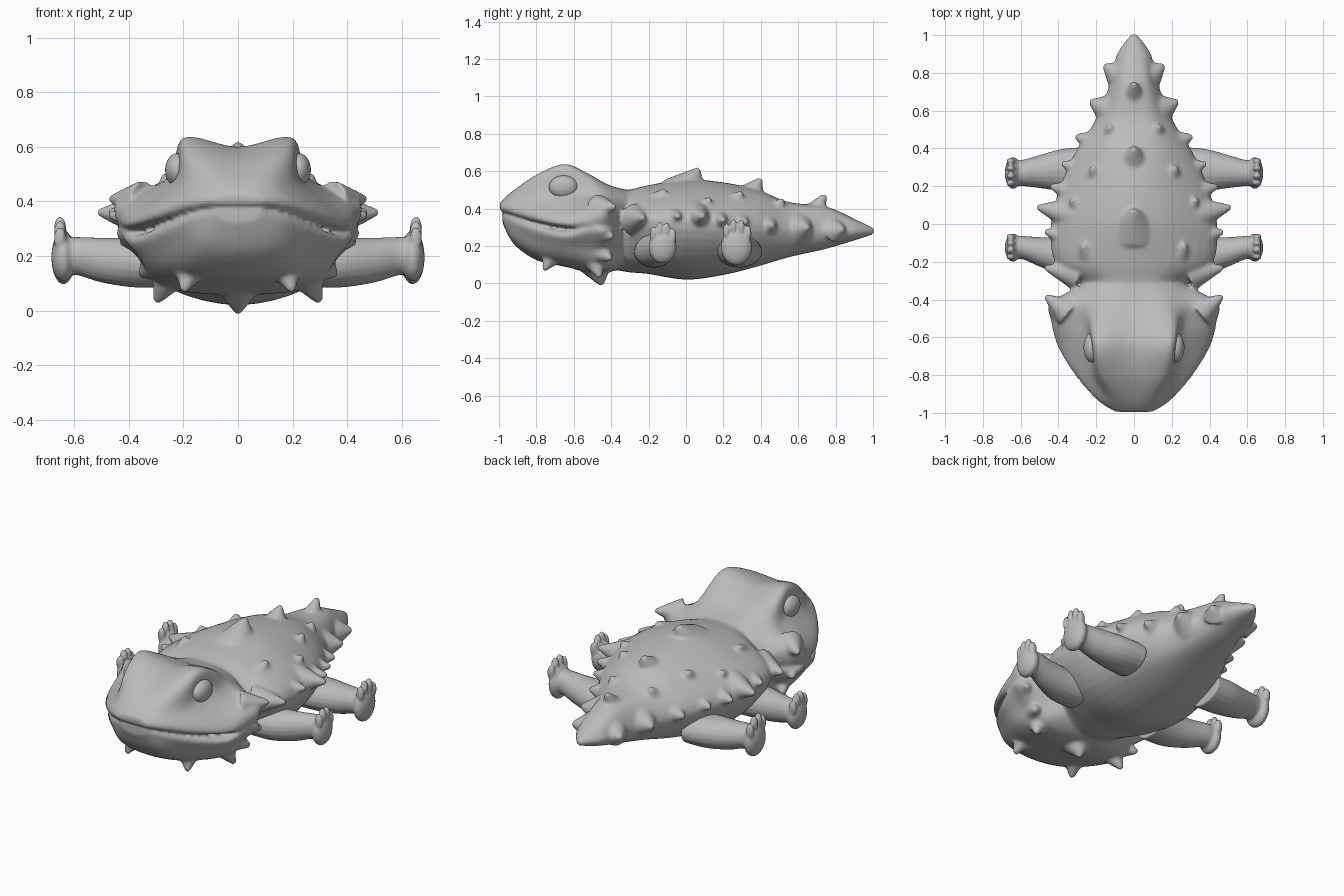
import bpy, bmesh, math
from mathutils import Vector, Matrix

if "Cube" in bpy.data.objects:
    bpy.data.objects.remove(bpy.data.objects["Cube"])

skin = bpy.data.materials.new("grey_skin")
skin.diffuse_color = (0.5, 0.5, 0.5, 1)
skin.use_nodes = True
skin.node_tree.nodes["Principled BSDF"].inputs["Base Color"].default_value = skin.diffuse_color


def spline(pts, n, closed):
    """Catmull-Rom through points of any dimension."""
    out, m = [], len(pts)
    for i in range(m if closed else m - 1):
        g = [pts[(i + k) % m] if closed else pts[min(max(i + k, 0), m - 1)] for k in (-1, 0, 1, 2)]
        for s in range(n):
            t = s / n
            out.append([0.5 * (2 * b + (c - a) * t + (2 * a - 5 * b + 4 * c - d) * t * t
                               + (3 * b - a - 3 * c + d) * t ** 3) for a, b, c, d in zip(*g)])
    if not closed:
        out.append(list(pts[-1]))
    return out


def bridge(bm, rings):
    """Skin a list of vertex-position rings and cap both ends."""
    vs = [[bm.verts.new(p) for p in r] for r in rings]
    n = len(vs[0])
    faces = [bm.faces.new((a[i], a[(i + 1) % n], b[(i + 1) % n], b[i]))
             for a, b in zip(vs, vs[1:]) for i in range(n)]
    faces += [bm.faces.new(vs[0]), bm.faces.new(vs[-1])]
    bmesh.ops.recalc_face_normals(bm, faces=faces)


def loft(bm, stations):
    """Station: y, top z, (x, z) pairs down one side, bottom z."""
    rings = []
    for y, zt, *mid, zb in spline(stations, 6, False):
        side = list(zip(mid[::2], mid[1::2]))
        ring = [(0, zt)] + side + [(0, zb)] + [(-x, z) for x, z in reversed(side)]
        rings.append([(x, y, z) for x, z in spline(ring, 5, True)])
    bridge(bm, rings)


def spike(bm, base, tip, r, mirror=True):
    for s in ((1, -1) if mirror else (1,)):
        a, b = (Vector((p[0] * s, p[1], p[2])) for p in (base, tip))
        d = b - a
        mat = Matrix.Translation((a + b) / 2) @ d.to_track_quat('Z', 'Y').to_matrix().to_4x4()
        bmesh.ops.create_cone(bm, cap_ends=True, segments=16, radius1=r, radius2=0.012,
                              depth=d.length, matrix=mat)


def ball(bm, c, r, seg=24):
    bmesh.ops.create_uvsphere(bm, u_segments=seg, v_segments=seg // 2, radius=1,
                              matrix=Matrix.Translation(c) @ Matrix.Diagonal((*r, 1)))


def finish(name, bm, voxel=0, smooth=0):
    me = bpy.data.meshes.new(name)
    bm.to_mesh(me)
    bm.free()
    ob = bpy.data.objects.new(name, me)
    bpy.context.collection.objects.link(ob)
    me.materials.append(skin)
    bpy.context.view_layer.objects.active = ob
    ob.select_set(True)
    if voxel:
        m = ob.modifiers.new("fuse", 'REMESH')
        m.mode, m.voxel_size = 'VOXEL', voxel
        bpy.ops.object.modifier_apply(modifier="fuse")
        m = ob.modifiers.new("soften", 'SMOOTH')
        m.factor, m.iterations = 0.5, smooth
        bpy.ops.object.modifier_apply(modifier="soften")
    for p in ob.data.polygons:
        p.use_smooth = True
    ob.select_set(False)
    return ob


bm = bmesh.new()
# trunk and tail
loft(bm, [
    (-.42, .50, .15, .47, .25, .33, .18, .14, .08),
    (-.31, .50, .16, .47, .29, .33, .20, .13, .06),
    (-.20, .525, .23, .48, .42, .34, .28, .13, .05),
    (0.0, .555, .25, .49, .44, .33, .30, .11, .02),
    (.20, .54, .22, .48, .39, .32, .27, .12, .045),
    (.38, .50, .17, .46, .31, .31, .21, .14, .09),
    (.55, .435, .12, .41, .205, .29, .14, .17, .14),
    (.75, .41, .08, .385, .125, .28, .09, .21, .185),
    (.90, .345, .055, .33, .09, .28, .06, .24, .23),
    (1.005, .295, .012, .29, .016, .28, .012, .27, .262)])
# upper head with brows and overhanging lip
loft(bm, [
    (-.995, .43, .05, .428, .08, .42, .10, .405, .08, .392, .39),
    (-.93, .49, .09, .487, .15, .45, .195, .40, .17, .37, .385),
    (-.80, .565, .17, .575, .22, .46, .305, .37, .27, .33, .36),
    (-.65, .60, .20, .635, .235, .49, .39, .35, .35, .30, .32),
    (-.52, .57, .20, .58, .27, .47, .425, .38, .38, .28, .26),
    (-.42, .525, .16, .525, .29, .46, .44, .40, .36, .27, .24),
    (-.32, .50, .12, .49, .22, .44, .27, .35, .22, .28, .24)])
# lower jaw
loft(bm, [
    (-.98, .378, .08, .370, .085, .35, .06, .33, .32),
    (-.92, .372, .175, .35, .17, .29, .12, .23, .21),
    (-.80, .34, .275, .31, .26, .23, .18, .15, .125),
    (-.65, .30, .365, .278, .35, .20, .24, .11, .09),
    (-.52, .30, .41, .31, .36, .19, .27, .09, .06),
    (-.42, .30, .42, .30, .34, .18, .26, .09, .06),
    (-.33, .30, .25, .30, .23, .20, .18, .13, .08)])
# collar and chin spikes
spike(bm, (.35, -.47, .40), (.47, -.38, .41), .08)
spike(bm, (.33, -.48, .27), (.43, -.39, .25), .08)
spike(bm, (.28, -.48, .18), (.36, -.40, .13), .08)
spike(bm, (.24, -.50, .15), (.30, -.46, .03), .08)
spike(bm, (.17, -.70, .17), (.20, -.76, .07), .07)
spike(bm, (0, -.49, .13), (0, -.45, -.01), .12, False)
# spikes along the flanks and tail
for x, y, z, r in [(.475, -.23, .35, .09), (.475, -.04, .36, .09), (.515, .09, .36, .10),
                   (.445, .20, .34, .09), (.385, .32, .33, .08), (.31, .465, .31, .085),
                   (.235, .65, .30, .085), (.16, .84, .29, .07)]:
    spike(bm, (x * .62, y - .04, z - .01), (x, y, z), r)
# knobs on the back
for x, y, z in [(.27, -.11, .50), (.33, .13, .455), (.22, .30, .49), (.13, .52, .45)]:
    spike(bm, (x * .85, y - .07, z - .1), (x, y, z), .09)
# spines down the middle
for y, z, r in [(.07, .615, .13), (.40, .56, .11), (.745, .475, .08)]:
    spike(bm, (0, y - .08, z - .13), (0, y, z), r, False)
finish("head_and_body", bm, 0.01, 6)

# legs: front and back pairs, each a tapering tube, a raised foot and toes
for name, y0, y1, k in (("front_legs", -.17, -.125, 1.0), ("back_legs", .285, .27, 1.12)):
    bm = bmesh.new()
    for s in (1, -1):
        rings = []
        for x, y, z, ry, rz in spline([(.25, y0, .17, .11 * k, .085), (.38, y0, .175, .10 * k, .09),
                                       (.50, (y0 + y1) / 2, .185, .078 * k, .082),
                                       (.59, y1, .20, .062 * k, .07),
                                       (.65, y1, .20, .06 * k, .07)], 5, False):
            rings.append([(s * x, y + ry * math.cos(a), z + rz * math.sin(a))
                          for a in [i * math.tau / 20 for i in range(20)]])
        bridge(bm, rings)
        ball(bm, (s * .64, y1, .195), (.044, .075 * k, .088 * k))
        for dy, dz in ((-.048, .262), (-.015, .285), (.022, .282), (.055, .25)):
            ball(bm, (s * .652, y1 + dy * k, dz + (k - 1) * .13), (.023, .019, .045), 16)
    finish(name, bm, 0.007, 3)

# eyes
for s, name in ((1, "right_eye"), (-1, "left_eye")):
    bm = bmesh.new()
    ball(bm, (s * .222, -.655, .515), (.045, .078, .062), 32)
    finish(name, bm)
